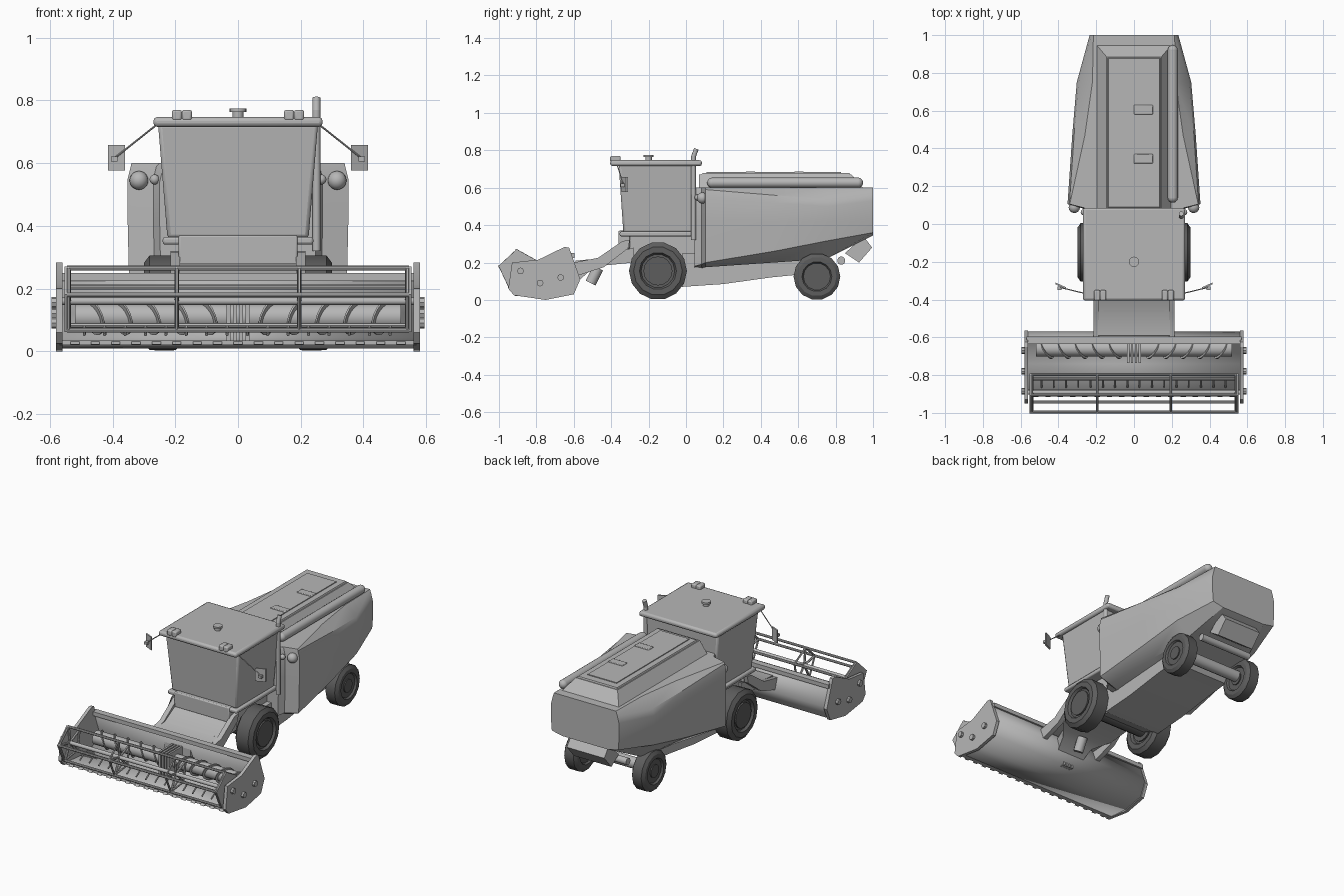
import bpy, bmesh, math
from mathutils import Vector

if "Cube" in bpy.data.objects:
    bpy.data.objects.remove(bpy.data.objects["Cube"])

def material(name, v):
    m = bpy.data.materials.new(name)
    m.use_nodes = True
    m.diffuse_color = (v, v, v, 1)
    m.node_tree.nodes["Principled BSDF"].inputs["Base Color"].default_value = (v, v, v, 1)
    return m

BODY = material("light grey", 0.47)
DARK = material("rubber dark grey", 0.11)
made = []

def finish(name, bm, mat=BODY, bevel=0):
    bmesh.ops.recalc_face_normals(bm, faces=bm.faces)
    me = bpy.data.meshes.new(name)
    bm.to_mesh(me)
    bm.free()
    me.materials.append(mat)
    ob = bpy.data.objects.new(name, me)
    bpy.context.scene.collection.objects.link(ob)
    if bevel:
        b = ob.modifiers.new("bevel", "BEVEL")
        b.width, b.segments = bevel, 2
    made.append(ob)
    return ob

def loft(name, rings, mat=BODY, bevel=0):
    """Closed rings joined in order, with capped ends."""
    bm = bmesh.new()
    vs = [[bm.verts.new(p) for p in r] for r in rings]
    n = len(vs[0])
    for a, b in zip(vs, vs[1:]):
        for i in range(n):
            bm.faces.new((a[i], a[(i + 1) % n], b[(i + 1) % n], b[i]))
    bm.faces.new(vs[0])
    bm.faces.new(vs[-1])
    return finish(name, bm, mat, bevel)

def prism(name, yz, x0, x1, mat=BODY, bevel=0):
    return loft(name, [[(x, y, z) for y, z in yz] for x in (x0, x1)], mat, bevel)

def box(name, x, y, z, mat=BODY, bevel=0):
    return prism(name, [(y[0], z[0]), (y[1], z[0]), (y[1], z[1]), (y[0], z[1])], *x, mat, bevel)

def rod(name, a, b, r, mat=BODY, n=12):
    a, b = Vector(a), Vector(b)
    u = (b - a).orthogonal().normalized()
    w = (b - a).normalized().cross(u)
    turn = [math.tau * i / n for i in range(n)]
    ring = [(u * math.cos(t) + w * math.sin(t)) * r for t in turn]
    return loft(name, [[p + o for o in ring] for p in (a, b)], mat)

def ball(name, c, r):
    bm = bmesh.new()
    bmesh.ops.create_uvsphere(bm, u_segments=16, v_segments=10, radius=r)
    bmesh.ops.translate(bm, vec=c, verts=bm.verts)
    return finish(name, bm)

def wheel(name, x, y, r, h, hub, n=14):
    prof = [(-.75, .58), (-1, .64), (-1, .84), (-.7, 1), (.7, 1), (1, .84), (1, .64), (.75, .58)]
    rings = [[(x + u * h, y + v * r * math.cos(math.tau * i / n), r + v * r * math.sin(math.tau * i / n))
              for i in range(n)] for u, v in prof]
    loft(name + "_tyre", rings, DARK)
    rod(name + "_hub", (x - h * .9, y, r), (x + h * .9, y, r), r * hub, DARK, 16)

# Main rear body: half section mirrored at each station along y
# station: y, half width, bottom z, side edge z, shoulder z, top half width
stations = [(.045, .25, .17, .18, .58, .23), (.082, .27, .17, .19, .59, .25), (.105, .352, .175, .2, .59, .34),
            (.47, .327, .2, .26, .56, .26), (.75, .303, .22, .315, .54, .22), (1.0, .235, .345, .36, .57, .215)]
rings = []
for y, w, zb, ze, zs, wt in stations:
    half = [(w - .08, zb), (w - .005, ze), (w, .42), (w, zs - .04), (w - .01, zs), (wt, .6)]
    rings.append([(x, y, z) for x, z in half] + [(-x, y, z) for x, z in reversed(half)])
loft("rear_body", rings)

# Grain tank with sloped walls, rim, lid, handles and unloading tube
def plan(x, y0, y1, z):
    return [(-x, y0, z), (x, y0, z), (x, y1, z), (-x, y1, z)]

loft("grain_tank", [plan(.2, .07, .95, .595), plan(.145, .07, .885, .67)])
loft("tank_rim", [plan(.14, .08, .88, .668), plan(.135, .09, .875, .678)])
box("tank_lid", (-.1, .1), (.11, .83), (.67, .683))
for y in (.34, .6):
    box("lid_handle", (0, .1), (y - .02, y + .03), (.675, .688), BODY, .004)
rod("unloading_tube", (.205, .14, .627), (.205, .92, .627), .027, BODY, 16)
for y in (.14, .92):
    ball("tube_end", (.205, y, .627), .027)

# Undercarriage and lower frame
prism("undercarriage", [(-.02, .07), (.2, .085), (.45, .12), (.6, .135), (.68, .25), (-.02, .25)], -.2, .2)
prism("lower_frame", [(-.36, .345), (.06, .345), (.06, .15), (-.02, .07), (-.28, .19)], -.17, .17)
rod("rear_axle", (-.24, .7, .14), (.24, .7, .14), .035)
rod("front_axle", (-.24, -.15, .155), (.24, -.15, .155), .05, DARK)
prism("straw_chute", [(.85, .25), (.925, .2), (.995, .28), (.95, .34)], -.13, .13)
rod("rear_bar", (-.18, .83, .21), (.18, .83, .21), .022)
for s in (-1, 1):
    wheel("front_wheel", s * .24, -.15, .155, .06, .5)
    wheel("rear_wheel", s * .235, .70, .125, .045, .32)

# Cab: tapered box, platform and roof
loft("cab", [[(-.225, -.335, .36), (.225, -.335, .36), (.225, .04, .36), (-.225, .04, .36)],
             [(-.255, -.36, .725), (.255, -.36, .725), (.255, .045, .725), (-.255, .045, .725)]], BODY, .012)
box("cab_platform", (-.24, .24), (-.355, .05), (.34, .365), BODY, .008)
box("cab_roof", (-.27, .27), (-.405, .085), (.716, .747), BODY, .012)
rod("beacon_base", (0, -.2, .74), (0, -.2, .765), .018)
rod("beacon_cap", (0, -.2, .763), (0, -.2, .775), .027, BODY, 16)

# Exhaust with bent tip
rod("exhaust_pipe", (.25, .04, .32), (.25, .04, .77), .013)
rod("exhaust_tip", (.25, .04, .765), (.25, .055, .808), .013)

for s in (-1, 1):
    # Roof lamps, mirrors and body lamps
    for x in (.163, .195):
        box("roof_lamp", (s * x - .016, s * x + .016), (-.405, -.35), (.735, .77), BODY, .007)
    rod("mirror_arm", (s * .25, -.37, .73), (s * .395, -.335, .615), .003, BODY, 8)
    loft("mirror", [[(s * x, y + d, z) for x, y, z in
                     ((.36, -.345, .577), (.415, -.32, .577), (.415, -.32, .658), (.36, -.345, .658))]
                    for d in (0, .01)])
    box("mirror_mount", (s * .385, s * .405), (-.35, -.33), (.605, .622))
    ball("large_lamp", (s * .316, .088, .545), .03)
    ball("small_lamp", (s * .266, .062, .548), .016)
    # Lifting arms from frame to header
    prism("lifting_arm", [(-.3, .32), (-.31, .275), (-.44, .175), (-.58, .13), (-.6, .2), (-.47, .225),
                          (-.34, .315)], s * .185, s * .215)

# Feeder house under a sloping deck, tapering to the header
box("feeder_mount", (-.19, .19), (-.362, -.3), (.275, .37), BODY, .006)
def slice_at(y, x, z0, z1):
    return [(-x, y, z0), (x, y, z0), (x, y, z1), (-x, y, z1)]

loft("feeder_house", [slice_at(-.28, .185, .2, .28), slice_at(-.43, .185, .185, .235),
                      slice_at(-.52, .11, .15, .2), slice_at(-.6, .09, .08, .18)])
prism("feeder_deck", [(-.34, .29), (-.46, .222), (-.59, .21), (-.59, .195), (-.46, .205), (-.34, .27)], -.19, .19)
rod("feeder_pivot", (0, -.47, .17), (0, -.51, .09), .03)

# Header trough: an open sheet given thickness
bm = bmesh.new()
sheet = [(-.62, .245), (-.575, .12), (-.61, .04), (-.74, .015), (-.895, .028)]
cols = [[bm.verts.new((x, y, z)) for y, z in sheet] for x in (-.57, .57)]
for i in range(len(sheet) - 1):
    bm.faces.new((cols[0][i], cols[0][i + 1], cols[1][i + 1], cols[1][i]))
trough = finish("header_trough", bm)
thick = trough.modifiers.new("thickness", "SOLIDIFY")
thick.thickness, thick.offset = .012, 0
box("header_top_beam", (-.57, .57), (-.635, -.595), (.225, .25))
box("cutter_bar", (-.57, .57), (-.9, -.875), (.02, .034))
for i in range(17):
    x = -.52 + i * .065
    prism("cutter_tooth", [(-.895, .02), (-.895, .034), (-.915, .022)], x - .014, x + .014)
for s in (-1, 1):
    prism("header_end", [(-.95, .06), (-.93, .2), (-.79, .215), (-.65, .283), (-.625, .28), (-.565, .11),
                         (-.6, .03), (-.75, 0), (-.92, .025)], s * .56, s * .58)
    for y, z in ((-.885, .155), (-.67, .12), (-.78, .09)):
        rod("end_bolt", (s * .57, y, z), (s * .595, y, z), .018, BODY, 8)

# Crop auger with opposed tilted flights and centre fingers
AY, AZ = -.66, .11
rod("auger_tube", (-.52, AY, AZ), (.52, AY, AZ), .042, BODY, 16)
for s in (-1, 1):
    for i in range(5):
        x = .1 + i * .09
        rod("auger_flight", (s * x, AY, AZ), (s * (x + .005), AY - .003, AZ - .002), .06, BODY, 16)
for i in range(4):
    x = -.03 + i * .02
    box("auger_finger", (x - .006, x + .006), (-.735, -.6), (.03, .18))

# Reel: five bars on spoked frames, closed end plates and tines
RY, RZ, RR = -.892, .16, .106
def star(x, r):
    turn = [math.radians(97 + 72 * i) for i in range(5)]
    return [(x, RY + r * math.cos(t), RZ + r * math.sin(t)) for t in turn]

rod("reel_shaft", (-.57, RY, RZ), (.57, RY, RZ), .012)
for a, b in zip(star(-.545, RR), star(.545, RR)):
    rod("reel_bar", a, b, .008, BODY, 8)
for x in (-.54, -.195, .195, .54):
    pts = star(x, RR)
    for i in range(5):
        rod("reel_spoke", (x, RY, RZ), pts[i], .007, BODY, 6)
        rod("reel_rim", pts[i], pts[i - 1], .006, BODY, 6)
for s in (-1, 1):
    loft("reel_end_plate", [star(s * .546, RR + .006), star(s * .553, RR + .006)])
_, y, z = star(0, RR)[3]
for i in range(16):
    x = -.49 + i * .065
    rod("reel_tine", (x, y, z), (x, y - .045, z - .03), .005, BODY, 6)

# Smooth shading with sharp edges kept
bpy.ops.object.select_all(action="DESELECT")
for ob in made:
    ob.select_set(True)
bpy.context.view_layer.objects.active = made[0]
bpy.ops.object.shade_smooth_by_angle(angle=math.radians(32))
